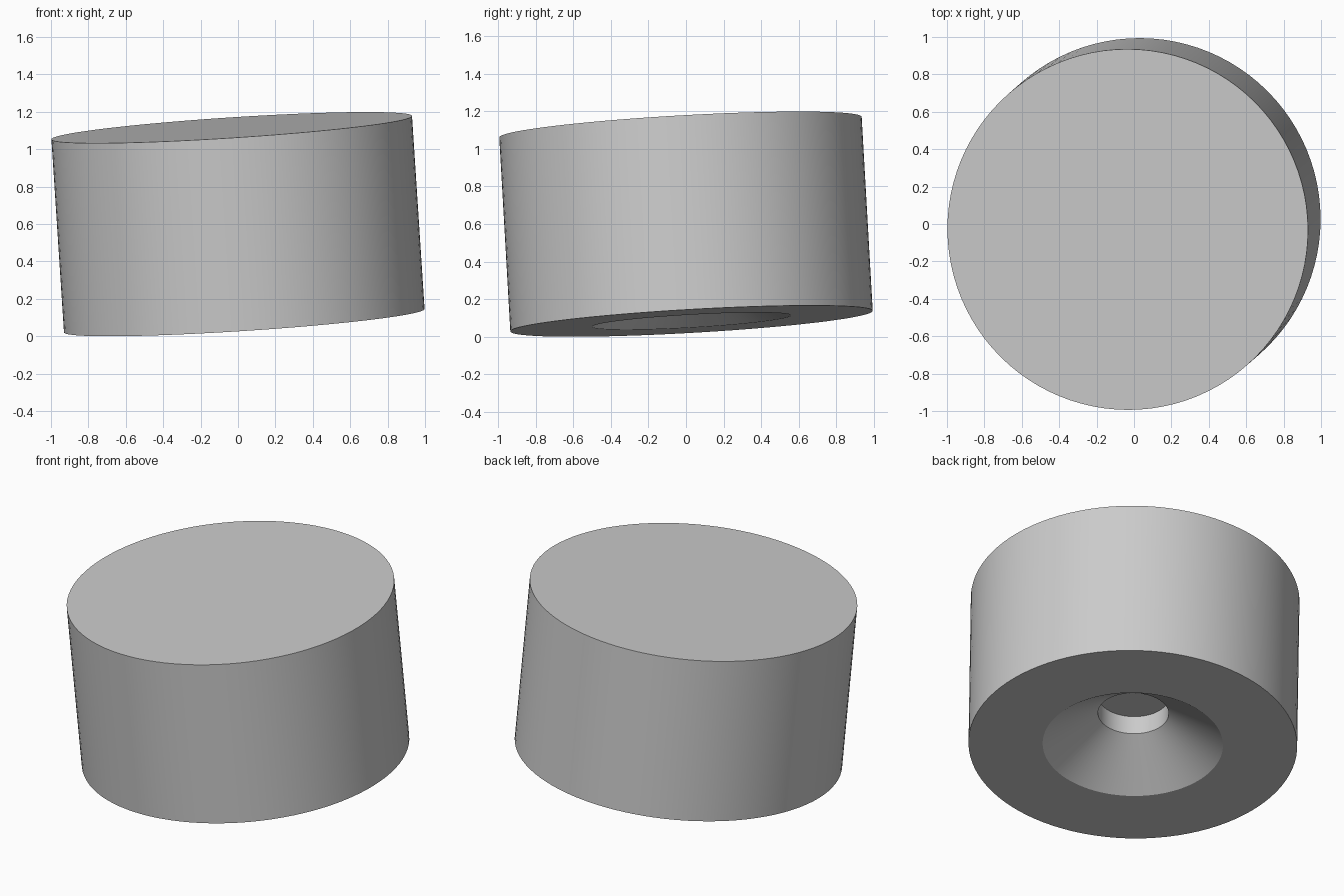
import bpy, bmesh, math
from mathutils import Vector, Matrix

cube = bpy.data.objects.get("Cube")
if cube:
    bpy.data.objects.remove(cube, do_unlink=True)

SEGMENTS = 96
HEIGHT = 1.036

# Material
grey = bpy.data.materials.new("plain grey")
grey.use_nodes = True
colour = (0.6, 0.6, 0.6, 1)
grey.diffuse_color = colour
grey.node_tree.nodes["Principled BSDF"].inputs["Base Color"].default_value = colour

# Half section (radius, height): closed top, conical recess and blind bore underneath
profile = [(0.966, HEIGHT), (0.966, 0), (0.53, 0), (0.208, 0.222), (0.208, 0.344)]

bm = bmesh.new()
rings = []
for radius, z in profile:
    ring = []
    for i in range(SEGMENTS):
        a = math.tau * i / SEGMENTS
        ring.append(bm.verts.new((radius * math.cos(a), radius * math.sin(a), z - HEIGHT / 2)))
    rings.append(ring)
for upper, lower in zip(rings, rings[1:]):
    for i in range(SEGMENTS):
        j = (i + 1) % SEGMENTS
        bm.faces.new((upper[i], lower[i], lower[j], upper[j]))
bm.faces.new(rings[0])
bm.faces.new(list(reversed(rings[-1])))
bmesh.ops.recalc_face_normals(bm, faces=bm.faces)

# Tilted body, resting on its lowest rim point
axis = Vector((-0.065, -0.057, 1))
tilt = Vector((0, 0, 1)).rotation_difference(axis).to_matrix().to_4x4()
bm.transform(tilt)
lowest = min(v.co.z for v in bm.verts)
bm.transform(Matrix.Translation((0, 0, -lowest)))

mesh = bpy.data.meshes.new("cylinder_body")
bm.to_mesh(mesh)
bm.free()
mesh.materials.append(grey)
body = bpy.data.objects.new("cylinder_body", mesh)
bpy.context.collection.objects.link(body)

bpy.ops.object.select_all(action="DESELECT")
body.select_set(True)
bpy.context.view_layer.objects.active = body
bpy.ops.object.shade_smooth_by_angle(angle=math.radians(25))
